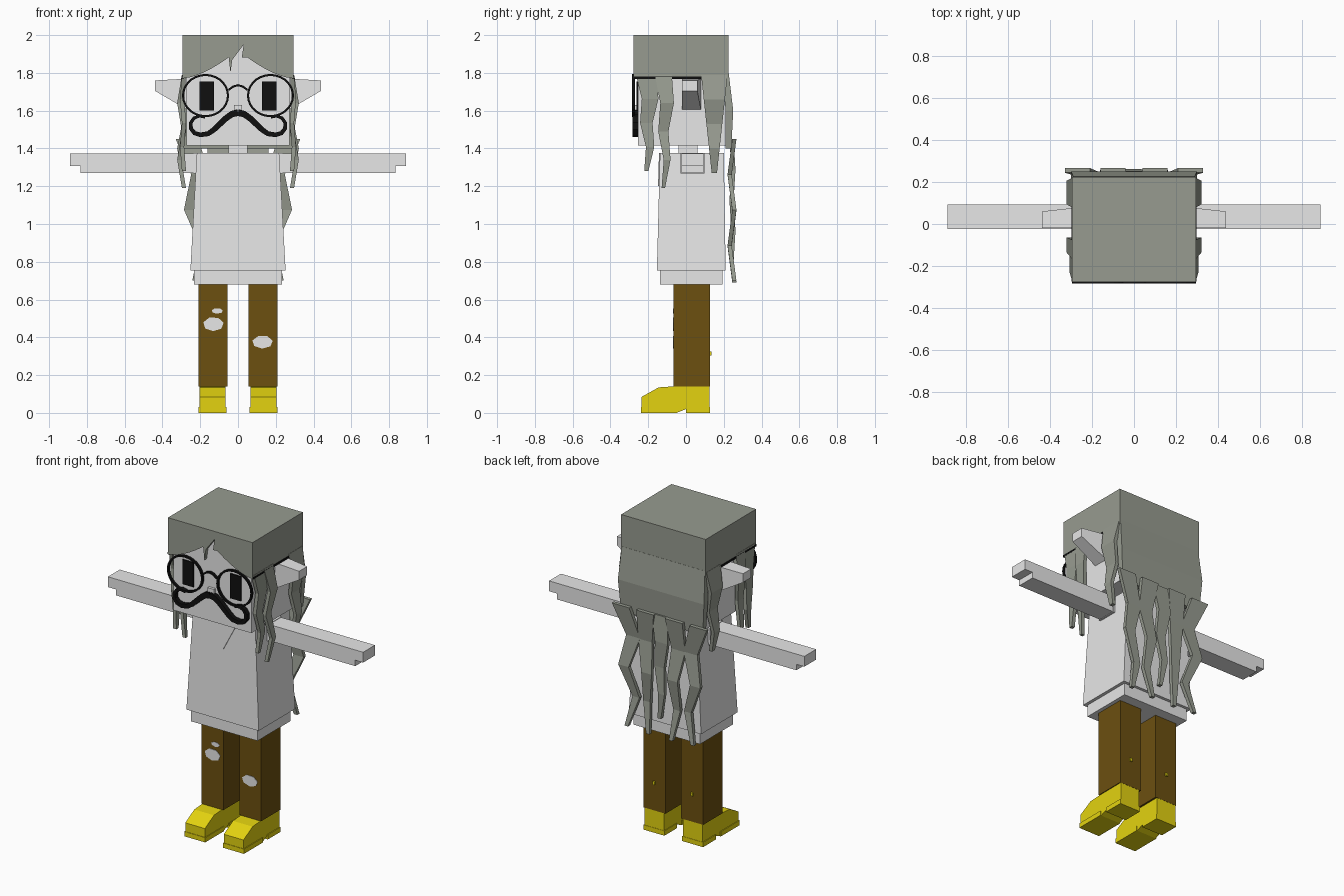
import bpy, bmesh, math
from mathutils import Vector

if "Cube" in bpy.data.objects:
    bpy.data.objects.remove(bpy.data.objects["Cube"])


def material(name, red, green, blue):
    mat = bpy.data.materials.new(name)
    mat.use_nodes = True
    colour = (red, green, blue, 1)
    mat.diffuse_color = colour
    mat.node_tree.nodes["Principled BSDF"].inputs["Base Color"].default_value = colour
    return mat


PALE = material("pale grey", 0.8, 0.8, 0.8)
HAIR = material("ash grey hair", 0.31, 0.33, 0.28)
BROWN = material("brown cloth", 0.15, 0.08, 0.005)
YELLOW = material("yellow leather", 0.77, 0.65, 0.005)
BLACK = material("black", 0.005, 0.005, 0.005)

# Shared measurements
HAIR_HALF = 0.295
FACE = -0.255
HAIRLINE = 1.77
SHOULDER = 1.375
HEM = 0.755
ANKLE = 0.14
TROUSER_FRONT = -0.066
X_AXIS, Y_AXIS = Vector((1, 0, 0)), Vector((0, 1, 0))


def loft(name, rings, mat, mirror=False, closed=False):
    """Skin a row of equal-sized rings of points."""
    bm = bmesh.new()
    rows = [[bm.verts.new(point) for point in ring] for ring in rings]
    pairs = list(zip(rows, rows[1:]))
    if closed:
        pairs.append((rows[-1], rows[0]))
    else:
        bm.faces.new(rows[0])
        bm.faces.new(rows[-1])
    for low, high in pairs:
        for i in range(len(low)):
            bm.faces.new((low[i - 1], low[i], high[i], high[i - 1]))
    bmesh.ops.recalc_face_normals(bm, faces=bm.faces)
    mesh = bpy.data.meshes.new(name)
    bm.to_mesh(mesh)
    bm.free()
    mesh.materials.append(mat)
    part = bpy.data.objects.new(name, mesh)
    bpy.context.collection.objects.link(part)
    if mirror:
        part.modifiers.new("Mirror", "MIRROR")


def rect(x, y, z):
    return [(x[0], y[0], z), (x[1], y[0], z), (x[1], y[1], z), (x[0], y[1], z)]


def middle(half):
    return (-half, half)


def box(name, mat, x, y, z, mirror=False):
    loft(name, [rect(x, y, height) for height in z], mat, mirror)


def slab(name, mat, outline, y):
    """Extrude an x-z outline along y."""
    loft(name, [[(px, depth, pz) for px, pz in outline] for depth in y], mat)


def band(name, path, width, y, mirror=False, closed=False):
    """Flat black band that follows an x-z path."""
    rings, count = [], len(path)
    for i, (x, z) in enumerate(path):
        before = path[i - 1] if closed or i else path[0]
        after = path[(i + 1) % count] if closed else path[min(i + 1, count - 1)]
        along = (Vector(after) - Vector(before)).normalized() * width(i / count) / 2
        left, right = (x - along.y, z + along.x), (x + along.y, z - along.x)
        rings.append([(px, depth, pz) for (px, pz), depth in
                      ((left, y[0]), (right, y[0]), (right, y[1]), (left, y[1]))])
    loft(name, rings, BLACK, mirror, closed)


def lock(name, root, tip, width, sway, lean, puff, across, out, mirror=True):
    """Tapering zigzag lock of hair hanging from root down to height tip."""
    rings, steps = [], 4
    for i in range(steps + 1):
        t = i / steps
        centre = Vector(root)
        centre.z += (tip - centre.z) * t
        centre += across * (sway * (-1) ** i - lean * t) + out * puff * (i % 2)
        half = across * width * (1 - 0.8 * t) / 2
        thick = out * 0.022
        rings.append([centre - half, centre + half, centre + half + thick, centre - half + thick])
    loft(name, rings, HAIR, mirror)


def tear(name, x, z, width, height):
    """Ragged rounded patch on the trouser front."""
    sides = 7
    outline = []
    for i in range(sides):
        angle = math.tau * i / sides + 0.2
        outline.append((x + width / 2 * math.cos(angle), z + height / 2 * math.sin(angle)))
    slab(name, PALE, outline, (TROUSER_FRONT - 0.003, TROUSER_FRONT + 0.002))


# Head, neck, nose and ears
box("head", PALE, x=middle(0.272), y=(FACE, 0.21), z=(1.415, 1.96))
box("neck", PALE, x=middle(0.05), y=(-0.04, 0.06), z=(1.35, 1.43))
box("nose", PALE, x=middle(0.022), y=(FACE - 0.017, FACE), z=(1.6, 1.63))
ear_rings = []
for x, back, low, high in ((0.26, 0.08, 1.6, HAIRLINE), (0.44, 0.06, 1.705, 1.76)):
    ear_rings.append([(x, -0.02, low), (x, back, low), (x, back, high), (x, -0.02, high)])
loft("ears", ear_rings, PALE, mirror=True)

# Hair cap, with an arched fringe broken by two loose wisps
box("hair_cap", HAIR, x=middle(HAIR_HALF), y=(FACE + 0.005, 0.225), z=(HAIRLINE, 2))


def arch(i, steps=6):
    return (HAIR_HALF * i / steps, HAIRLINE + 0.15 * (1 - abs(i) / steps) ** 1.6)


wisps = [(-0.04, 1.8), (-0.03, 1.87), (0.03, 1.95), (0.02, 1.88)]
fringe = [arch(i) for i in range(-6, 0)] + wisps + [arch(i) for i in range(1, 7)]
slab("fringe", HAIR, fringe + [(HAIR_HALF, 2), (-HAIR_HALF, 2)], (FACE - 0.022, FACE + 0.005))

# Locks beside the face
for name, y, tip, width, sway, lean, puff in (
        ("front", -0.2, 1.28, 0.11, -0.01, 0, 0.01),
        ("middle", -0.11, 1.19, 0.09, -0.01, 0, 0.025),
        ("rear", 0.15, 1.27, 0.14, 0, 0, 0.025)):
    lock(name + "_side_locks", (0.275, y, HAIRLINE + 0.02), tip, width, sway, lean, puff,
         across=Y_AXIS, out=X_AXIS)

# Long hair on the back
loft("back_hair", [rect(middle(0.29), (0.19, 0.226), 1.8),
                   rect(middle(0.3), (0.21, 0.25), 1.6),
                   rect(middle(0.285), (0.21, 0.24), 1.4)], HAIR)
for name, x, tip, width, sway, lean in (("outer", 0.24, 0.7, 0.12, 0.03, 0.04),
                                        ("inner", 0.11, 0.69, 0.12, -0.01, 0.02)):
    lock(name + "_back_locks", (x, 0.245, 1.45), tip, width, sway, lean, -0.025,
         across=X_AXIS, out=Y_AXIS)
lock("centre_back_lock", (0, 0.23, 1.45), 0.8, 0.11, 0.01, 0, 0.01,
     across=X_AXIS, out=Y_AXIS, mirror=False)

# Eyes and round glasses
box("eyes", BLACK, x=(0.128, 0.204), y=(FACE - 0.008, FACE), z=(1.6, 1.755), mirror=True)


def wire(t):
    return 0.011


LENS_FRONT = (-0.285, -0.27)
rim = []
for i in range(28):
    angle = math.tau * i / 28
    rim.append((0.172 + 0.119 * math.cos(angle), 1.68 + 0.109 * math.sin(angle)))
band("glasses_rims", rim, wire, LENS_FRONT, mirror=True, closed=True)
bridge = [(0.025 * i, 1.71 + 0.025 * math.cos(i * math.pi / 4)) for i in range(-2, 3)]
band("glasses_bridge", bridge, wire, LENS_FRONT)
TEMPLE = (0.285, 0.299)
box("glasses_arms", BLACK, x=TEMPLE, y=(-0.275, 0.1), z=(1.768, 1.78), mirror=True)
box("glasses_arm_tips", BLACK, x=TEMPLE, y=(0.088, 0.1), z=(1.74, 1.78), mirror=True)

# Moustache: a wave that sinks from the nose, then curls up at the end
steps = 6
wave = [(0.19 * i / steps, 1.53 + 0.06 * math.cos(math.pi * i / steps)) for i in range(steps)]
curl = []
for i in range(steps + 1):
    angle = math.radians(35 * i - 90)
    curl.append((0.2 + 0.052 * math.cos(angle), 1.522 + 0.05 * math.sin(angle)))
band("moustache", wave + curl, lambda t: 0.036 - 0.024 * t, (FACE - 0.028, FACE), mirror=True)

# Shirt with neckline and hem
loft("shirt", [rect(middle(0.252), (-0.154, 0.21), HEM),
               rect(middle(0.218), (-0.138, 0.2), SHOULDER)], PALE)
loft("neckline", [[(-0.09, y, SHOULDER), (0.09, y, SHOULDER), (0, y - 0.005, 1.2)]
                  for y in (-0.143, -0.13)], PALE)
box("shirt_hem", PALE, x=middle(0.232), y=(-0.137, 0.192), z=(0.68, HEM))

# Arms, with the hand stepped below the fingertips
ARM_DEPTH = (-0.025, 0.093)
box("upper_arms", PALE, x=(0.19, 0.89), y=ARM_DEPTH, z=(1.307, 1.372), mirror=True)
box("lower_arms", PALE, x=(0.19, 0.835), y=ARM_DEPTH, z=(1.27, 1.307), mirror=True)
box("sleeves", PALE, x=(0.19, 0.235), y=(-0.029, 0.097), z=(1.267, SHOULDER), mirror=True)

# Trousers with torn patches and small studs behind
box("trouser_legs", BROWN, x=(0.055, 0.208), y=(TROUSER_FRONT, 0.126), z=(ANKLE, 0.7), mirror=True)
tear("right_knee_tear", -0.13, 0.47, 0.11, 0.075)
tear("right_small_tear", -0.11, 0.54, 0.06, 0.03)
tear("left_knee_tear", 0.13, 0.375, 0.11, 0.07)
box("rear_studs", YELLOW, x=(0.125, 0.14), y=(0.12, 0.135), z=(0.305, 0.325), mirror=True)

# Shoes on slightly wider soles with a raised heel notch
TOE, HEEL = -0.235, 0.125
upper = [(TOE, 0), (TOE, 0.085), (-0.145, 0.135), (-0.07, ANKLE), (HEEL, ANKLE),
         (HEEL, 0), (0, 0), (0, 0.02), (-0.05, 0)]
loft("shoes", [[(x, y, z) for y, z in upper] for x in (0.066, 0.203)], YELLOW, mirror=True)
SOLE = (0.062, 0.208)
box("toe_soles", YELLOW, x=SOLE, y=(TOE - 0.003, -0.05), z=(0, 0.03), mirror=True)
box("heel_soles", YELLOW, x=SOLE, y=(0, HEEL + 0.002), z=(0, 0.03), mirror=True)
